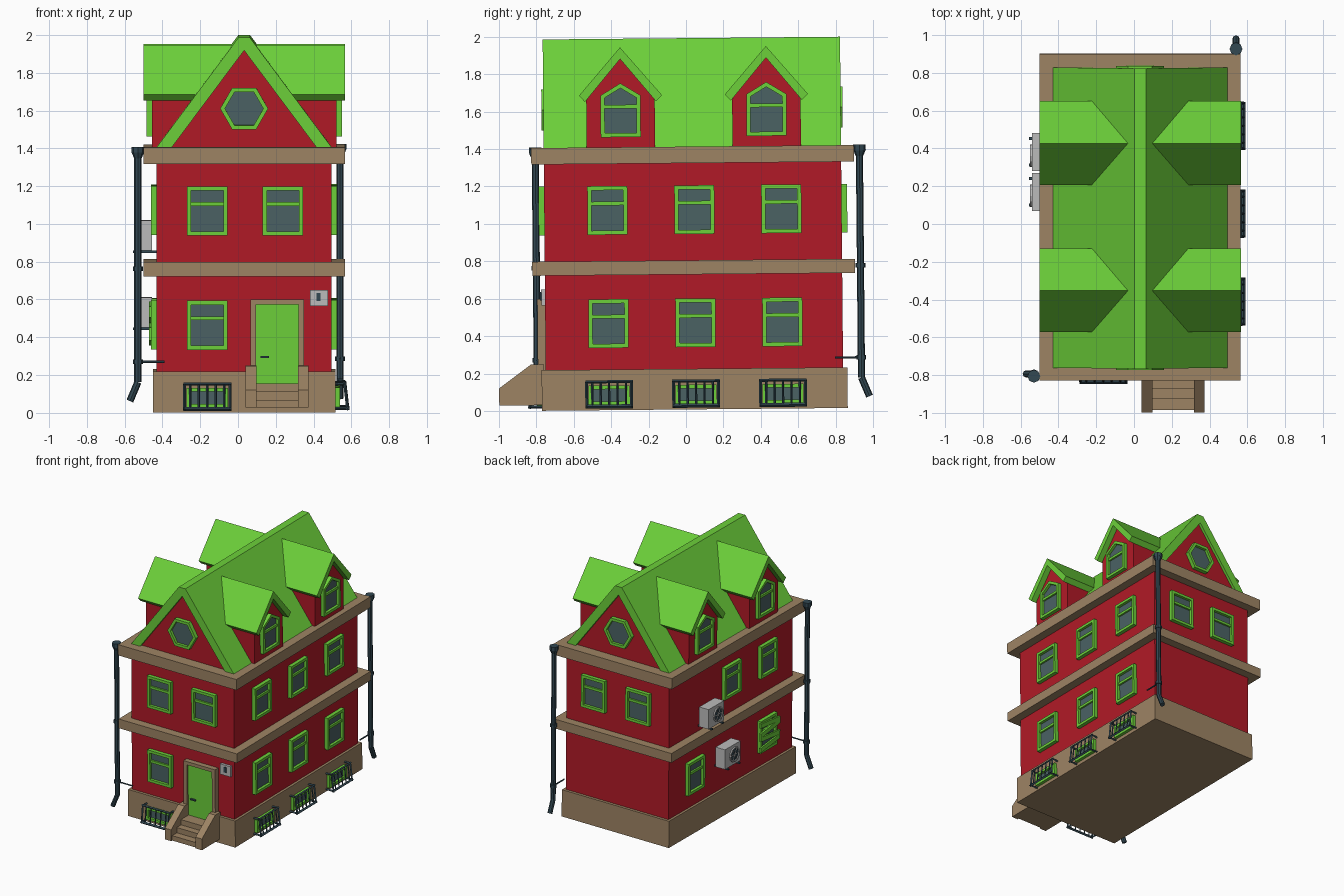
import bpy, bmesh, math
from mathutils import Matrix, Vector

if "Cube" in bpy.data.objects:
    bpy.data.objects.remove(bpy.data.objects["Cube"])

TILT = Matrix.Rotation(0.0093, 4, 'X')      # the whole house leans very slightly


def material(name, r, g, b):
    m = bpy.data.materials.new(name)
    m.diffuse_color = (r, g, b, 1)
    m.use_nodes = True
    m.node_tree.nodes["Principled BSDF"].inputs["Base Color"].default_value = m.diffuse_color
    return m


RED = material("red_wall", 0.44, 0.010, 0.020)
GREEN = material("green_paint", 0.15, 0.63, 0.042)
TAN = material("tan_stone", 0.34, 0.23, 0.127)
GLASS = material("glass", 0.07, 0.122, 0.127)
IRON = material("iron", 0.032, 0.065, 0.085)
GREY = material("light_grey", 0.5, 0.5, 0.5)
CX, CY = 0.0325, 0.047                      # centre of the house
# Facade frames: u runs sideways, d is the distance outward, v is up
FRONT, RIGHT, BACK, LEFT = [Matrix.Rotation(math.radians(a), 4, 'Z') for a in (0, 90, 180, -90)]
WALL = {0: 0.748, 1: 0.495, 2: 0.842, 3: 0.43}
FACES = [FRONT, RIGHT, BACK, LEFT]


def finish(name, bm, mat):
    bmesh.ops.recalc_face_normals(bm, faces=bm.faces)
    me = bpy.data.meshes.new(name)
    bm.to_mesh(me)
    bm.free()
    me.transform(TILT)
    me.materials.append(mat)
    ob = bpy.data.objects.new(name, me)
    bpy.context.collection.objects.link(ob)
    return ob


def prism(name, pts, d0, d1, mat, M=FRONT):
    """Extrude a (u, v) outline between two outward distances."""
    bm = bmesh.new()
    a, b = [[bm.verts.new(M @ Vector((u, -d, v))) for u, v in pts] for d in (d0, d1)]
    bm.faces.new(a)
    bm.faces.new(b[::-1])
    n = len(pts)
    for i in range(n):
        bm.faces.new((a[i], a[(i + 1) % n], b[(i + 1) % n], b[i]))
    return finish(name, bm, mat)


def rect(u0, u1, v0, v1):
    return [(u0, v0), (u1, v0), (u1, v1), (u0, v1)]


def box(name, x0, x1, y0, y1, z0, z1, mat):
    return prism(name, rect(x0, x1, z0, z1), -y0, -y1, mat)


def inset(pts, w):
    """Offset a convex counter-clockwise outline inward."""
    out, n = [], len(pts)
    for i in range(n):
        p, a, b = (Vector(pts[j % n]) for j in (i, i - 1, i + 1))
        e, f = (p - a).normalized(), (b - p).normalized()
        n1, n2 = Vector((-e.y, e.x)), Vector((-f.y, f.x))
        out.append(tuple(p + (n1 + n2) * w / (1 + n1.dot(n2))))
    return out


def ring(name, outer, w, d0, d1, mat, M):
    inner, n, bm = inset(outer, w), len(outer), bmesh.new()
    loops = [[bm.verts.new(M @ Vector((u, -d, v))) for u, v in p]
             for p, d in ((outer, d0), (outer, d1), (inner, d1), (inner, d0))]
    for k in range(4):
        a, b = loops[k], loops[(k + 1) % 4]
        for i in range(n):
            bm.faces.new((a[i], a[(i + 1) % n], b[(i + 1) % n], b[i]))
    return finish(name, bm, mat)


def tube(name, pts, r, mat, sides=8, r2=None, M=FRONT):
    bm = bmesh.new()
    for p, q in zip(pts, pts[1:]):
        p, q = M @ Vector(p), M @ Vector(q)
        rot = (q - p).to_track_quat('Z', 'Y').to_matrix().to_4x4()
        bmesh.ops.create_cone(bm, cap_ends=True, segments=sides, radius1=r, radius2=r2 or r,
                              depth=(q - p).length, matrix=Matrix.Translation((p + q) / 2) @ rot)
    return finish(name, bm, mat)


def framed(name, outline, d, M, rail=None):
    """Frame, glass pane and optional cross rail."""
    ring(name + "_frame", outline, 0.022, d - 0.01, d + 0.03, GREEN, M)
    prism(name + "_glass", inset(outline, 0.02), d - 0.01, d + 0.008, GLASS, M)
    if rail:
        us = [p[0] for p in outline]
        prism(name + "_rail", rect(min(us) + 0.02, max(us) - 0.02, rail - 0.01, rail + 0.01),
              d, d + 0.022, GREEN, M)


def window(side, u, v):
    framed("window", rect(u - 0.107, u + 0.107, v - 0.13, v + 0.13), WALL[side], FACES[side], v + 0.037)


# Main body and stone bands
box("plinth", -0.45, 0.515, -0.77, 0.865, 0.008, 0.225, TAN)
box("walls", -0.43, 0.495, -0.748, 0.842, 0.2, 1.4, RED)
box("lower_band", -0.5, 0.565, -0.815, 0.91, 0.73, 0.805, TAN)
box("upper_band", -0.5, 0.565, -0.815, 0.91, 1.325, 1.413, TAN)

# Main roof and gable walls
prism("main_roof", [(-0.432, 1.41), (-0.352, 1.41), (CX, 1.925), (0.417, 1.41), (0.497, 1.41),
                    (CX + 0.03, 1.993), (CX - 0.03, 1.993)], 0.748, -0.842, GREEN)
prism("gable_walls", [(-0.36, 1.41), (0.425, 1.41), (CX, 1.935)], 0.725, -0.82, RED)
for side, u in ((0, CX), (2, -CX)):
    hexagon = [(u + 0.127 * math.cos(i * math.pi / 3), 1.617 + 0.127 * math.sin(i * math.pi / 3))
               for i in range(6)]
    framed("round_window", hexagon, WALL[side] - 0.02, FACES[side])

# Dormers: each pair runs straight through the main roof
for y in (-0.335, 0.445):
    prism("dormer_walls", [(y - 0.183, 1.41), (y + 0.183, 1.41), (y + 0.183, 1.665),
                           (y, 1.89), (y - 0.183, 1.665)], 0.52, -0.455, RED, RIGHT)
    prism("dormer_roof", [(y - 0.222, 1.69), (y - 0.19, 1.657), (y, 1.885), (y + 0.19, 1.657),
                          (y + 0.222, 1.69), (y, 1.947)], 0.567, -0.5, GREEN, RIGHT)
    for M, u, d in ((RIGHT, y, 0.52), (LEFT, -y, 0.455)):
        framed("dormer_window", [(u - 0.107, 1.467), (u + 0.107, 1.467), (u + 0.107, 1.69),
                                 (u, 1.755), (u - 0.107, 1.69)], d, M, 1.63)

# Wall windows
LOW, HIGH = 0.471, 1.076
XS, YS = (-0.1625, 0.2375), (-0.41, 0.055, 0.52)
for u in XS:
    window(0, u, HIGH)
    window(2, -u, HIGH)
window(0, XS[0], LOW)
for u in YS:
    window(1, u, LOW)
    window(1, u, HIGH)
for y, v in ((YS[0], HIGH), (YS[1], HIGH), (YS[2], LOW), (YS[0], LOW)):
    window(3, -y, v)

# Planks nailed over the front window on the left side
for dv, tilt in ((-0.08, 0.015), (-0.02, -0.012), (0.04, 0.018), (0.09, -0.012)):
    u, v = -YS[0], LOW + dv
    prism("window_plank", [(u - 0.125, v - 0.018 - tilt), (u + 0.125, v - 0.018 + tilt),
                           (u + 0.125, v + 0.018 + tilt), (u - 0.125, v + 0.018 - tilt)],
          0.458, 0.472, GREEN, LEFT)

# Basement windows with iron cages
for M, u, d in [(FRONT, XS[0], 0.77)] + [(RIGHT, y, 0.515) for y in YS]:
    ring("basement_frame", rect(u - 0.11, u + 0.11, 0.035, 0.14), 0.02, d - 0.01, d + 0.025, GREEN, M)
    prism("basement_glass", rect(u - 0.1, u + 0.1, 0.045, 0.13), d - 0.01, d + 0.006, GLASS, M)
    for k in range(-2, 3):
        tube("cage_bar", [(u + k * 0.045, -d - 0.05, 0.16), (u + k * 0.045, -d - 0.064, 0.035)],
             0.006, IRON, 4, M=M)
    for s in (-0.12, 0.12):
        tube("cage_side", [(u + s, -d, 0.155), (u + s, -d - 0.05, 0.16), (u + s, -d - 0.066, 0.02)],
             0.008, IRON, 4, M=M)
        tube("cage_foot", [(u + s, -d, 0.028), (u + s, -d - 0.066, 0.028)], 0.008, IRON, 4, M=M)
    tube("cage_top", [(u - 0.127, -d - 0.05, 0.16), (u + 0.127, -d - 0.05, 0.16)], 0.008, IRON, 4, M=M)
    tube("cage_bottom", [(u - 0.127, -d - 0.065, 0.028), (u + 0.127, -d - 0.065, 0.028)],
         0.011, IRON, 4, M=M)

# Front door, surround, handle and intercom
prism("door_surround", [(0.065, 0.165), (0.095, 0.165), (0.095, 0.58), (0.32, 0.58), (0.32, 0.165),
                        (0.35, 0.165), (0.35, 0.607), (0.065, 0.607)], 0.74, 0.79, TAN)
prism("door", rect(0.095, 0.32, 0.16, 0.58), 0.74, 0.773, GREEN)
prism("door_handle", rect(0.12, 0.165, 0.298, 0.308), 0.77, 0.788, IRON)
prism("intercom", rect(0.38, 0.475, 0.572, 0.657), 0.745, 0.768, GREY)
prism("intercom_button", rect(0.415, 0.437, 0.598, 0.642), 0.766, 0.774, IRON)

# Entrance steps with sloped cheeks
for x in (0.04, 0.317):
    prism("step_cheek", [(-0.998, 0.038), (-0.76, 0.038), (-0.76, 0.257), (-0.825, 0.257), (-0.998, 0.13)],
          x, x + 0.057, TAN, RIGHT)
for i, y in enumerate((-0.985, -0.925, -0.87)):
    box("step", 0.09, 0.325, y, -0.76, 0.038, 0.078 + i * 0.043, TAN)

# Drainpipes: front left kicks out sideways, back right kicks out backward
for x, y, out, arm in ((-0.53, -0.793, (-1, 0), (1, 0)), (0.54, 0.94, (0, 1), (0, -1))):
    tube("drainpipe", [(x, y, 1.38), (x, y, 0.17), (x + out[0] * 0.042, y + out[1] * 0.042, 0.07)],
         0.019, IRON)
    tube("pipe_funnel", [(x, y, 1.355), (x, y, 1.385)], 0.02, IRON, 8, 0.033)
    tube("pipe_hopper", [(x, y, 1.385), (x, y, 1.415)], 0.034, IRON)
    for z in (0.77, 0.278):
        tube("pipe_collar", [(x, y, z - 0.012), (x, y, z + 0.012)], 0.026, IRON)
    tube("pipe_arm", [(x, y, 0.278), (x + arm[0] * 0.14, y + arm[1] * 0.14, 0.278)], 0.006, IRON, 6)

# Air conditioners on the left wall
for y, z in ((0.39, 0.856), (0.175, 0.45)):
    box("aircon_case", -0.54, -0.455, y - 0.1, y + 0.1, z, z + 0.16, GREY)
    u, v = -y + 0.02, z + 0.08
    disc = [(u + 0.06 * math.cos(i * math.pi / 6), v + 0.06 * math.sin(i * math.pi / 6)) for i in range(12)]
    ring("aircon_fan_ring", disc, 0.01, 0.538, 0.55, GREY, LEFT)
    prism("aircon_fan_well", inset(disc, 0.009), 0.538, 0.542, IRON, LEFT)
    for a in range(3):
        c, s = 0.055 * math.cos(a * math.pi / 3), 0.055 * math.sin(a * math.pi / 3)
        tube("aircon_grille", [(u - c, -0.546, v - s), (u + c, -0.546, v + s)], 0.004, GREY, 4, M=LEFT)
    for s in (-0.07, 0.07):
        box("aircon_bracket", -0.555, -0.425, y + s - 0.008, y + s + 0.008, z - 0.012, z, IRON)
